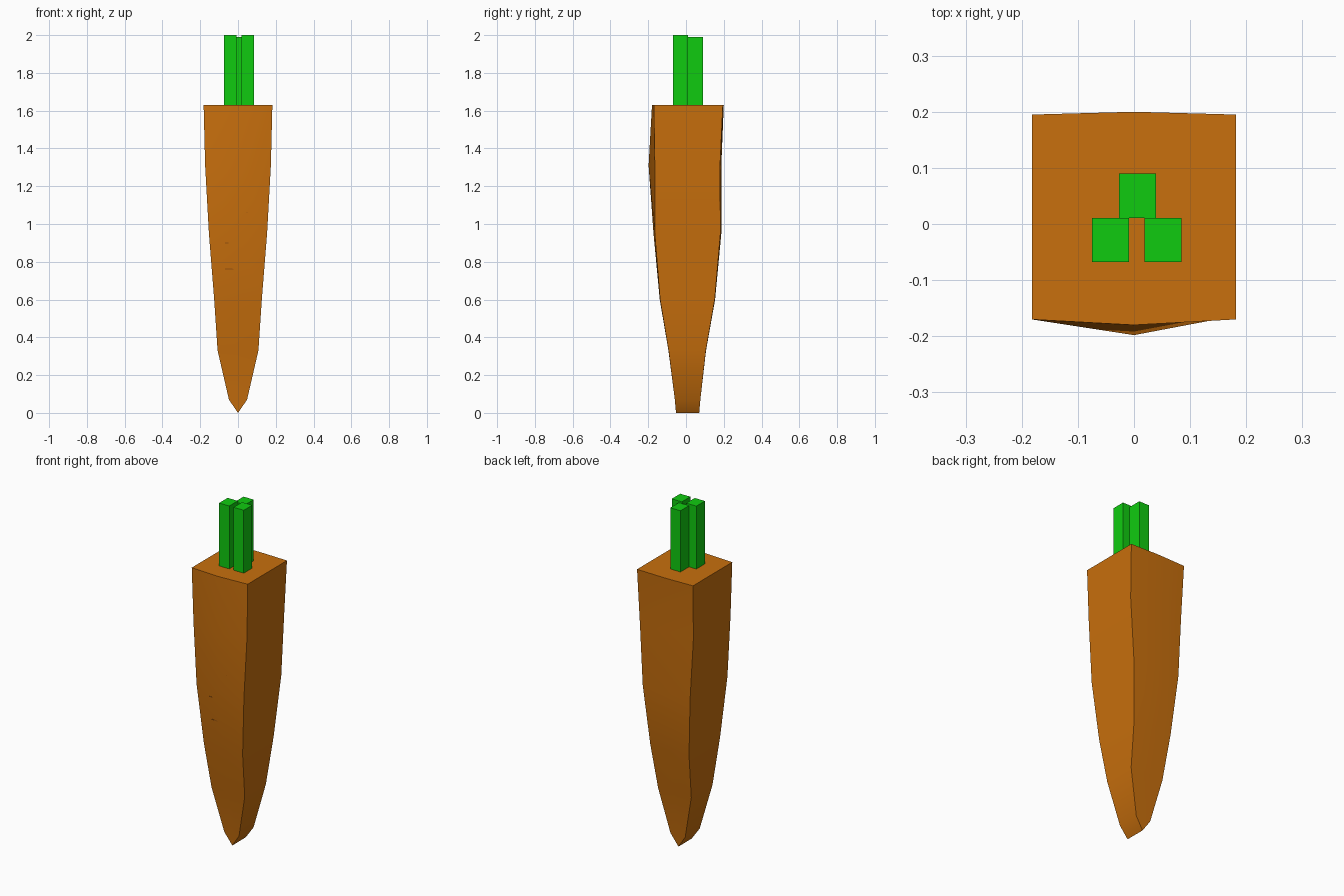
import bpy, bmesh, math

if "Cube" in bpy.data.objects:
    bpy.data.objects.remove(bpy.data.objects["Cube"])


def material(name, color):
    m = bpy.data.materials.new(name)
    m.diffuse_color = color
    m.use_nodes = True
    m.node_tree.nodes["Principled BSDF"].inputs["Base Color"].default_value = m.diffuse_color
    return m


orange = material("orange", (0.58, 0.16, 0.004, 1))
green = material("green", (0.005, 0.6, 0.005, 1))
dark = material("dark_orange", (0.3, 0.08, 0.004, 1))


def finish(name, bm, mat):
    bmesh.ops.recalc_face_normals(bm, faces=bm.faces)
    mesh = bpy.data.meshes.new(name)
    bm.to_mesh(mesh)
    bm.free()
    mesh.materials.append(mat)
    ob = bpy.data.objects.new(name, mesh)
    bpy.context.collection.objects.link(ob)
    return ob


def box(name, x0, x1, y0, y1, z0, z1, mat):
    bm = bmesh.new()
    bmesh.ops.create_cube(bm, size=1)
    for v in bm.verts:
        v.co = (x0 + (v.co.x + 0.5) * (x1 - x0),
                y0 + (v.co.y + 0.5) * (y1 - y0),
                z0 + (v.co.z + 0.5) * (z1 - z0))
    return finish(name, bm, mat)


# Root: rings of z, half width, front corner, front middle, back corner, back middle
sections = [
    (1.63, 0.182, -0.17, -0.18, 0.195, 0.20),
    (1.31, 0.174, -0.165, -0.198, 0.18, 0.187),
    (0.95, 0.154, -0.165, -0.172, 0.182, 0.187),
    (0.60, 0.126, -0.137, -0.139, 0.152, 0.154),
    (0.33, 0.108, -0.092, -0.093, 0.105, 0.106),
    (0.07, 0.048, -0.059, -0.059, 0.076, 0.076),
    (0.00, 0.0, -0.053, -0.053, 0.07, 0.07),
]
bm = bmesh.new()
rings = []
for z, w, fc, fm, bc, bk in sections:
    outline = [(-w, fc), (0, fm), (w, fc), (w, bc), (0, bk), (-w, bc)]
    rings.append([bm.verts.new((x, y, z)) for x, y in outline])
for a, b in zip(rings, rings[1:]):
    for i in range(6):
        j = (i + 1) % 6
        bm.faces.new((a[i], a[j], b[j], b[i]))
bm.faces.new(rings[0])
bmesh.ops.remove_doubles(bm, verts=bm.verts, dist=0.0005)
root = finish("carrot_root", bm, orange)
bpy.context.view_layer.objects.active = root
root.select_set(True)
bpy.ops.object.shade_smooth_by_angle(angle=math.radians(30))

# Three square stalks
for name, x0, y0, top in (("stalk_left", -0.075, -0.068, 2.0),
                          ("stalk_right", 0.019, -0.068, 2.0),
                          ("stalk_back", -0.027, 0.011, 1.99)):
    box(name, x0, x0 + 0.066, y0, y0 + 0.079, 1.62, top, green)

# Thin skin creases on the front
for i, (x0, x1, y, z) in enumerate(((0.01, 0.05, -0.178, 1.063),
                                    (-0.07, -0.05, -0.166, 0.90),
                                    (-0.07, 0.02, -0.153, 0.762))):
    box(f"skin_crease_{i + 1}", x0, x1, y, y + 0.02, z - 0.002, z + 0.002, dark)
